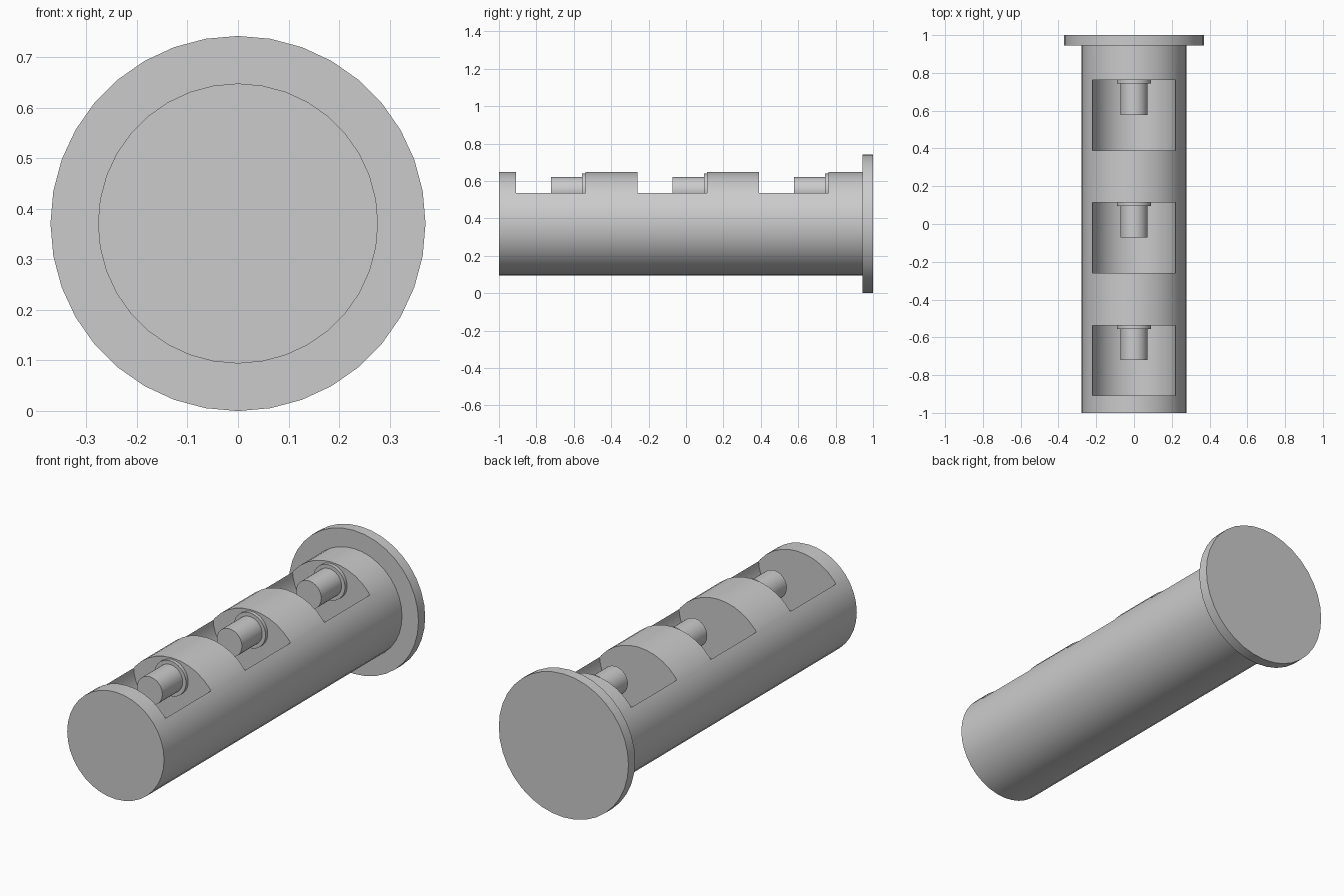
import bpy
from math import radians

if "Cube" in bpy.data.objects:
    bpy.data.objects.remove(bpy.data.objects["Cube"], do_unlink=True)

grey = bpy.data.materials.new("plain grey")
grey.use_nodes = True
grey.diffuse_color = (0.6, 0.6, 0.6, 1)
grey.node_tree.nodes["Principled BSDF"].inputs["Base Color"].default_value = (0.6, 0.6, 0.6, 1)

AXIS_Z = 0.371   # height of the main cylinder axis
PIN_Z = 0.549    # height of the pin and pocket axis


def rod(name, radius, y0, y1, z):
    """Cylinder lying along y between y0 and y1."""
    bpy.ops.mesh.primitive_cylinder_add(
        vertices=36, radius=radius, depth=y1 - y0,
        location=(0, (y0 + y1) / 2, z), rotation=(radians(90), 0, 0))
    ob = bpy.context.object
    ob.name = name
    ob.data.materials.append(grey)
    return ob


def smooth(ob):
    bpy.ops.object.select_all(action='DESELECT')
    ob.select_set(True)
    bpy.context.view_layer.objects.active = ob
    bpy.ops.object.shade_smooth_by_angle(angle=radians(30))


# Main shaft and end flange
shaft = rod("shaft", 0.277, -1, 0.947, AXIS_Z)
flange = rod("flange", 0.371, 0.945, 1, AXIS_Z)
smooth(flange)

# Three round-bottomed pockets, each with a collared pin on its back wall
for place, back in (("front", -0.537), ("middle", 0.113), ("rear", 0.762)):
    cutter = rod("pocket_cutter", 0.222, back - 0.372, back, PIN_Z)
    cutter.hide_render = True
    cut = shaft.modifiers.new("pocket", 'BOOLEAN')
    cut.operation = 'DIFFERENCE'
    cut.solver = 'EXACT'
    cut.object = cutter
    bpy.context.view_layer.objects.active = shaft
    bpy.ops.object.modifier_apply(modifier=cut.name)
    bpy.data.objects.remove(cutter, do_unlink=True)
    smooth(rod(place + "_pin", 0.072, back - 0.184, back + 0.004, PIN_Z))
    smooth(rod(place + "_collar", 0.091, back - 0.018, back + 0.002, PIN_Z))

smooth(shaft)
